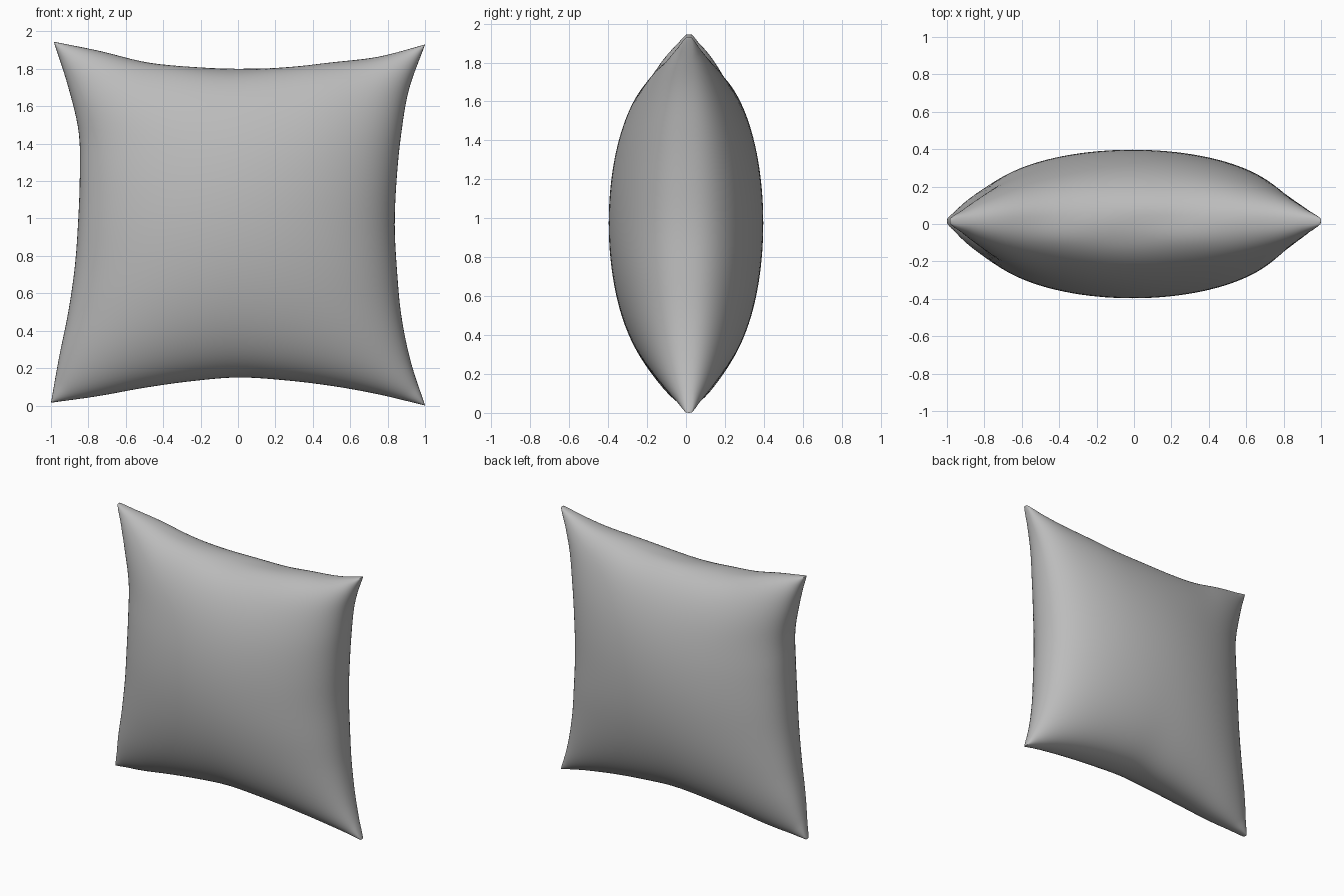
import bpy, bmesh, math

if "Cube" in bpy.data.objects:
    bpy.data.objects.remove(bpy.data.objects["Cube"])

N = 56          # grid cells per side
DEPTH = 0.397   # half thickness at the centre
POWER = 0.435   # how full the pillow is near its seams

# Seam outline, nine evenly spaced samples per edge
LEFT = [-1.0, -.957, -.908, -.873, -.855, -.846, -.852, -.908, -.985]   # x, bottom to top
RIGHT = [1.0, .922, .873, .85, .838, .848, .872, .914, 1.0]
BOTTOM = [.015, .05, .095, .13, .15, .135, .105, .06, .0]               # z, left to right
TOP = [1.945, 1.895, 1.835, 1.81, 1.80, 1.808, 1.835, 1.865, 1.93]


def spline(p, t):
    """Smooth curve through evenly spaced samples, t from 0 to 1."""
    f = t * (len(p) - 1)
    i = min(int(f), len(p) - 2)
    f -= i
    b, c = p[i], p[i + 1]
    a = p[i - 1] if i > 0 else 2 * b - c
    d = p[i + 2] if i + 2 < len(p) else 2 * c - b
    return b + 0.5 * f * (c - a + f * (2*a - 5*b + 4*c - d + f * (3*(b - c) + d - a)))


def point(i, j, side):
    # sine spacing packs the rows towards the seam
    u = math.sin(math.pi * (i / N - 0.5))
    v = math.sin(math.pi * (j / N - 0.5))
    s, t = (u + 1) / 2, (v + 1) / 2
    x = spline(LEFT, t) * (1 - s) + spline(RIGHT, t) * s
    z = spline(BOTTOM, s) * (1 - t) + spline(TOP, s) * t
    puff = max(0.0, (1 - u * u) * (1 - v * v)) ** POWER
    # seam sits slightly towards the back
    y = 0.015 * (1 - puff) + side * DEPTH * puff
    # gentle puckers just in front of and behind the top seam
    if v > 0:
        z += 0.006 * math.sin(9 * x + side) * v ** 12 * (1 - u * u) * min(1, puff * 4)
    return x, y, z


bm = bmesh.new()
seam = {}


def panel(side):
    grid = {}
    for i in range(N + 1):
        for j in range(N + 1):
            edge = i in (0, N) or j in (0, N)
            if edge and (i, j) in seam:
                grid[i, j] = seam[i, j]
                continue
            grid[i, j] = bm.verts.new(point(i, j, side))
            if edge:
                seam[i, j] = grid[i, j]
    for i in range(N):
        for j in range(N):
            q = [grid[i, j], grid[i + 1, j], grid[i + 1, j + 1], grid[i, j + 1]]
            bm.faces.new(q if side < 0 else q[::-1])


# front and back panels share the seam
panel(-1)
panel(1)

# round the four pointed tips a little
for i in (0, N):
    for j in (0, N):
        c = seam[i, j].co.copy()
        for w in bm.verts:
            d = (w.co - c).length
            if d < 0.12:
                w.co.y += (1 if w.co.y > 0.015 else -1) * 0.012 * (1 - d / 0.12) * (
                    0 if w in seam.values() else 1)

for f in bm.faces:
    f.smooth = True
mesh = bpy.data.meshes.new("pillow")
bm.to_mesh(mesh)
bm.free()

pillow = bpy.data.objects.new("pillow", mesh)
bpy.context.collection.objects.link(pillow)

fabric = bpy.data.materials.new("grey fabric")
fabric.diffuse_color = (0.5, 0.5, 0.5, 1)
fabric.use_nodes = True
fabric.node_tree.nodes["Principled BSDF"].inputs["Base Color"].default_value = fabric.diffuse_color
mesh.materials.append(fabric)
